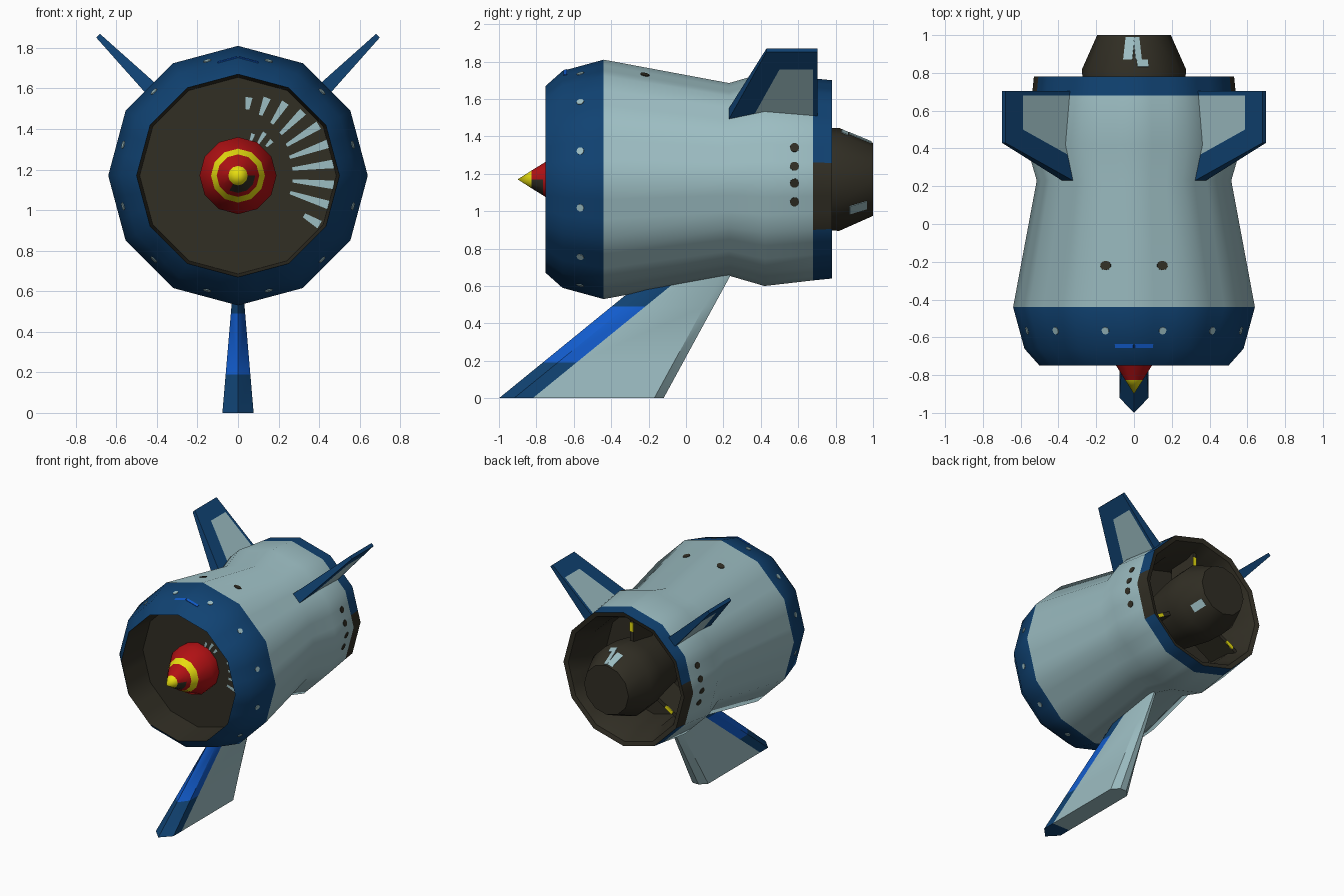
import bpy, bmesh, math
from mathutils import Vector, Matrix
from mathutils.bvhtree import BVHTree

if "Cube" in bpy.data.objects:
    bpy.data.objects.remove(bpy.data.objects["Cube"])

CZ = 1.17          # height of the engine axis


def lin(c):
    c /= 255
    return c / 12.92 if c <= 0.04045 else ((c + 0.055) / 1.055) ** 2.4


MATS = []
for mat_name, rgb in (("pale_blue_grey", (156, 189, 194)), ("navy_blue", (16, 66, 114)),
                      ("dark_brown", (49, 46, 36)), ("red", (178, 17, 20)),
                      ("yellow", (238, 228, 16)), ("bright_blue", (18, 92, 205))):
    m = bpy.data.materials.new(mat_name)
    m.diffuse_color = (*[lin(c) for c in rgb], 1)
    m.use_nodes = True
    m.node_tree.nodes["Principled BSDF"].inputs["Base Color"].default_value = m.diffuse_color
    MATS.append(m)
PALE, NAVY, DARK, RED, YELLOW, BRIGHT = range(6)


def finish(name, bm, angle=None, recalc=True):
    """Turn a bmesh into an object; return a BVH tree of its surface."""
    bmesh.ops.remove_doubles(bm, verts=bm.verts, dist=1e-5)
    if recalc:
        bmesh.ops.recalc_face_normals(bm, faces=bm.faces)
    tree = BVHTree.FromBMesh(bm)
    me = bpy.data.meshes.new(name)
    bm.to_mesh(me)
    bm.free()
    for m in MATS:
        me.materials.append(m)
    ob = bpy.data.objects.new(name, me)
    bpy.context.collection.objects.link(ob)
    if angle:
        bpy.ops.object.select_all(action='DESELECT')
        ob.select_set(True)
        bpy.context.view_layer.objects.active = ob
        bpy.ops.object.shade_smooth_by_angle(angle=math.radians(angle))
    return tree


def lathe(name, profile, colours, sides=12, sub=1, rule=None, angle=35):
    """Spin (y, r) points round the axis; rule(segment, degrees) may override a colour."""
    bm = bmesh.new()
    dirs = []
    for i in range(sides):
        a, b = [Vector((math.cos(t), 0, math.sin(t))) for t in
                (2 * math.pi * i / sides, 2 * math.pi * (i + 1) / sides)]
        dirs += [a.lerp(b, k / sub) for k in range(sub)]
    rings = [[bm.verts.new(d * r + Vector((0, y, CZ))) for d in dirs] for y, r in profile]
    n = len(dirs)
    for s in range(len(profile) - 1):
        for i in range(n):
            j = (i + 1) % n
            f = bm.faces.new((rings[s][i], rings[s][j], rings[s + 1][j], rings[s + 1][i]))
            over = rule(s, 360 * (i + 0.5) / n) if rule else None
            f.material_index = colours[s] if over is None else over
    return finish(name, bm, angle)


def plates(name, tree, items, mat):
    """Thin plates dropped on a surface: (origin, direction, width, length, round)."""
    bm = bmesh.new()
    for origin, d, w, l, is_round in items:
        hit, nrm, _, _ = tree.ray_cast(Vector(origin), Vector(d))
        if hit is None:
            continue
        tx = Vector((0, 1, 0)).cross(nrm).normalized()
        ty = nrm.cross(tx)
        rot = Matrix((tx, ty, nrm)).transposed().to_4x4()
        mx = Matrix.Translation(hit + nrm * 0.001) @ rot @ Matrix.Diagonal((w, l, 0.006, 1))
        if is_round:
            bmesh.ops.create_cone(bm, cap_ends=True, segments=10, radius1=0.5, radius2=0.5,
                                  depth=1, matrix=mx)
        else:
            bmesh.ops.create_cube(bm, size=1, matrix=mx)
    for f in bm.faces:
        f.material_index = mat
    finish(name, bm)


def fin(name, rows, place, rule, angle=None):
    """Loft closed sections: each row is (height, [(y, half_thickness), ...])."""
    bm = bmesh.new()
    loops = []
    for h, cols in rows:
        loops.append([[bm.verts.new(place(s * t, y, h)) for y, t in cols] for s in (1, -1)])
    nc = len(rows[0][1])
    for r in range(len(rows) - 1):
        lo, hi = loops[r], loops[r + 1]
        quads = [((lo[s][c], lo[s][c + 1], hi[s][c + 1], hi[s][c]), c)
                 for s in (0, 1) for c in range(nc - 1)]
        quads += [((lo[0][c], lo[1][c], hi[1][c], hi[0][c]), k)
                  for c, k in ((0, 0), (nc - 1, nc - 2))
                  if (lo[0][c].co - lo[1][c].co).length > 1e-4]
        for vs, c in quads:
            bm.faces.new(vs).material_index = rule(r, c)
    for lp, r in ((loops[0], 0), (loops[-1], len(rows) - 2)):
        for c in range(nc - 1):
            bm.faces.new((lp[0][c], lp[0][c + 1], lp[1][c + 1], lp[1][c])).material_index = rule(r, c)
    finish(name, bm, angle)


# Engine housing: outer skin, intake with fan disc, rear cavity
def ring_patch(s, deg):
    if s == 5:                                   # dark patches on both sides of rear ring
        up = deg if deg < 180 else deg - 360     # -180..180
        side = up if abs(up) < 90 else math.copysign(180, up) - up
        return DARK if -30 < side < 10 else None


hull = lathe("engine_housing",
             [(-.75, .5), (-.66, .58), (-.44, .64), (.23, .515), (.42, .57), (.68, .54), (.78, .53),
              (.77, .495), (.62, .43), (.40, .42), (.40, 0), (-.5, 0), (-.5, .485), (-.75, .5)],
             [NAVY, NAVY, PALE, PALE, PALE, NAVY] + [DARK] * 7, sub=3, rule=ring_patch)

# Painted dots and strip on the housing
dots = []
for i in range(12):
    a = math.radians(15 + 30 * i)
    c, s = math.cos(a), math.sin(a)
    dots.append(((c, -.565, CZ + s), (-c, 0, -s), .04, .04, True))
plates("cowl_rivets", hull, dots, PALE)
vents = [((sx, .58, z), (-sx, 0, 0), .05, .05, True) for sx in (1, -1) for z in (1.34, 1.24, 1.15, 1.05)]
vents += [((sx * .15, -.22, 2), (0, 0, -1), .06, .05, True) for sx in (1, -1)]
plates("vent_holes", hull, vents, DARK)
plates("cowl_stripe", hull, [((sx * .052, -.645, 2), (0, 0, -1), .1, .02, False) for sx in (1, -1)], BRIGHT)

# Spinner with yellow tip and band, dark smudge below
lathe("spinner",
      [(-.9, 0), (-.825, .048), (-.765, .085), (-.735, .105), (-.685, .133), (-.59, .19), (-.5, .185)],
      [YELLOW, RED, RED, YELLOW, RED, RED],
      rule=lambda s, d: DARK if s == 1 and d > 240 else None)

# Light fan blades on the intake disc
bm = bmesh.new()
blades = [(82 - 12.5 * i, .33 - .012 * min(i, 5), min(.39 + .02 * i, .475)) for i in range(10)]
blades[-1] = (-31, .38, .47)
blades += [(70, .17, .22), (58, .18, .25), (46, .2, .24)]
for deg, r0, r1 in blades:
    vs = []
    for r, k in ((r0, -1), (r1, -1), (r1, 1), (r0, 1)):
        a = math.radians(deg) + k * (.045 if r == r1 else .03)
        vs.append(bm.verts.new((r * math.cos(a), -.505, CZ + r * math.sin(a))))
    bm.faces.new(vs).material_index = PALE
finish("fan_blades", bm, recalc=False)

# Exhaust nozzle with light patches
nozzle = lathe("exhaust_nozzle", [(.40, .22), (.68, .27), (.82, .275), (1.0, .195), (1.0, 0)], [DARK] * 4)
down, left = (0, 0, -1), (-1, 0, 0)
plates("nozzle_patches", nozzle,
       [((-.026, .93, 2), down, .05, .13, False), ((.018, .93, 2), down, .033, .13, False),
        ((.045, .85, 2), down, .06, .04, False), ((1, .92, 1.02), left, .06, .1, False)], PALE)

# Three struts holding the nozzle, yellow marks on their rear edges
bm = bmesh.new()
for deg in (90, 210, 330):
    turn = Matrix.Translation((0, 0, CZ)) @ Matrix.Rotation(-math.radians(deg), 4, 'Y')
    for x, y, size, mat in ((.33, .56, (.26, .24, .03), DARK), (.38, .682, (.07, .008, .028), YELLOW)):
        mx = turn @ Matrix.Translation((x, y, 0)) @ Matrix.Diagonal((*size, 1))
        res = bmesh.ops.create_cube(bm, size=1, matrix=mx)
        for f in {f for v in res["verts"] for f in v.link_faces}:
            f.material_index = mat
finish("nozzle_struts", bm)

# Two upper fins at 45 degrees, navy border round a light panel
fin_rows = []
for r in (.47, .85, .976):
    k = (r - .51) / .466
    le, t = .235 + .195 * k, .04 - .027 * k
    fin_rows.append((r, [(le, t), (le + .122, t), (.68, t), (.703, t)]))
Q = math.sqrt(.5)
for side, label in ((1, "right"), (-1, "left")):
    fin("upper_fin_" + label, fin_rows,
        lambda t, y, r, side=side: (side * (r + t) * Q, y, CZ + (r - t) * Q),
        lambda r, c: PALE if (r, c) == (0, 1) else NAVY)

# Swept lower fin the engine stands on
leg_rows = []
for z in (0, .19, .49, .75):
    le, te, t = -1 + 1.228 * z, -.12 + .545 * z, .077 - .085 * z
    leg_rows.append((z, [(le, 0), (le + .08, t), (le + .18, t), (te - .05, t), (te, t * .35)]))
fin("lower_fin", leg_rows, lambda t, y, z: (t, y, z),
    lambda r, c: PALE if c > 1 else (BRIGHT if r == 1 else NAVY), angle=25)
